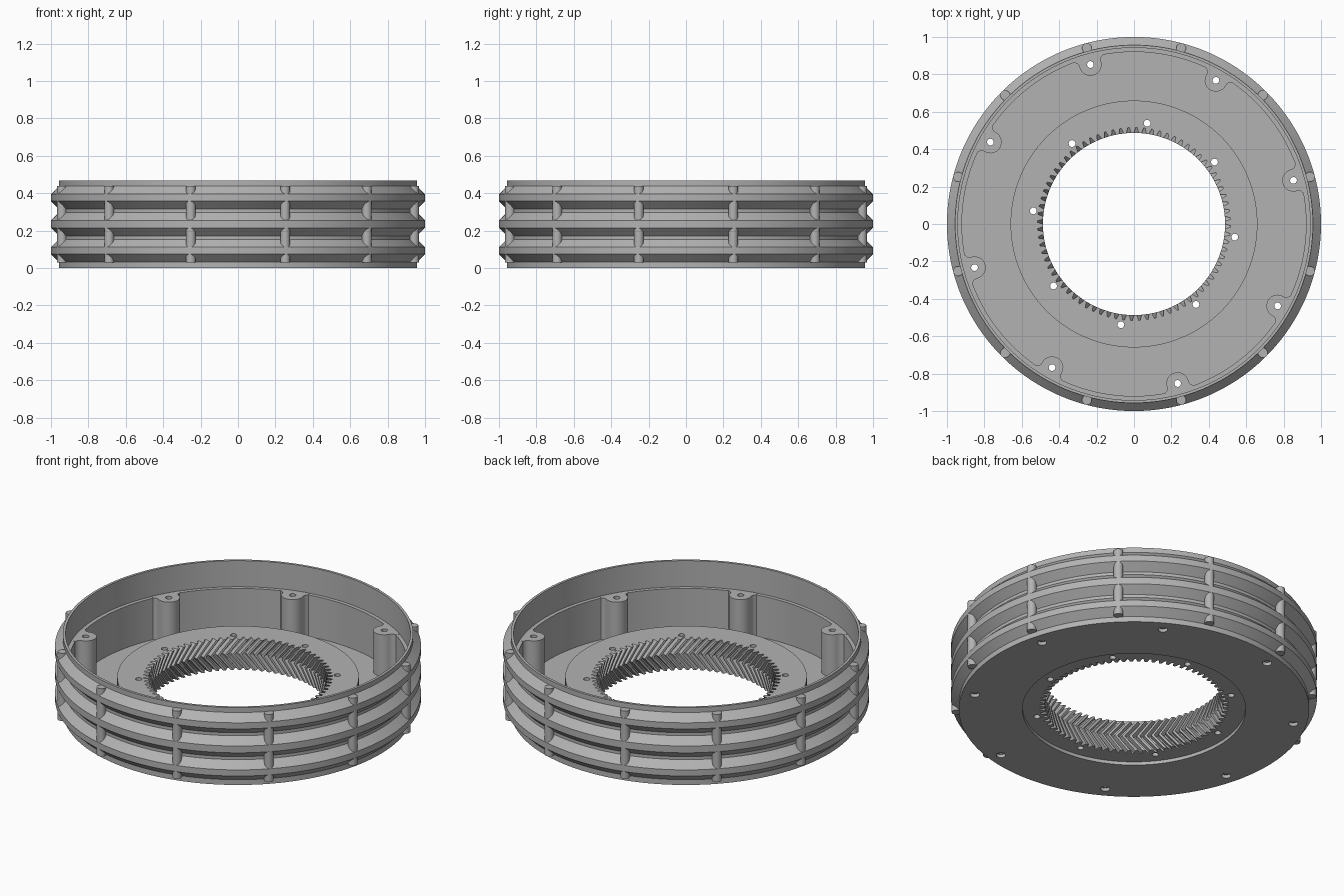
import bpy, bmesh, math
from mathutils import Matrix

if "Cube" in bpy.data.objects:
    bpy.data.objects.remove(bpy.data.objects["Cube"])

SEG = 192
grey = bpy.data.materials.new("plain grey")
grey.diffuse_color = (0.45, 0.45, 0.45, 1)
grey.use_nodes = True
grey.node_tree.nodes["Principled BSDF"].inputs["Base Color"].default_value = grey.diffuse_color


def new_object(name, bm):
    bmesh.ops.recalc_face_normals(bm, faces=bm.faces)
    me = bpy.data.meshes.new(name)
    bm.to_mesh(me)
    bm.free()
    me.materials.append(grey)
    ob = bpy.data.objects.new(name, me)
    bpy.context.collection.objects.link(ob)
    return ob


def select(ob):
    bpy.ops.object.select_all(action='DESELECT')
    ob.select_set(True)
    bpy.context.view_layer.objects.active = ob


def smooth(ob, angle=30):
    select(ob)
    bpy.ops.object.shade_smooth_by_angle(angle=math.radians(angle))


def skin(bm, rings):
    # closed torus-like skin over a list of closed vertex loops
    for a, b in zip(rings, rings[1:] + rings[:1]):
        n = len(a)
        for i in range(n):
            j = (i + 1) % n
            bm.faces.new((a[i], a[j], b[j], b[i]))


def add_cylinder(bm, r, z0, z1, radius, angle, seg=24):
    m = Matrix.Translation((radius * math.cos(angle), radius * math.sin(angle), (z0 + z1) / 2))
    bmesh.ops.create_cone(bm, cap_ends=True, segments=seg, radius1=r, radius2=r,
                          depth=z1 - z0, matrix=m)


def boolean(ob, other, op):
    mod = ob.modifiers.new(op, 'BOOLEAN')
    mod.object, mod.operation, mod.solver = other, op, 'EXACT'
    select(ob)
    bpy.ops.object.modifier_apply(modifier=mod.name)
    bpy.data.objects.remove(other)


# Drum body: grooved outside, stepped inside, raised hub and recessed underside
H, LOW, LEDGE, FLOOR, HUB, RECESS = 0.467, 0.957, 0.31, 0.06, 0.205, 0.02
profile = [(LOW, 0), (LOW, 0.032), (1, 0.074), (1, 0.111), (LOW, 0.153), (LOW, 0.171),
           (1, 0.214), (1, 0.255), (LOW, 0.297), (LOW, 0.315), (1, 0.358), (1, 0.395),
           (LOW, 0.437), (LOW, H), (0.942, H), (0.942, LEDGE), (0.92, LEDGE), (0.92, FLOOR),
           (0.66, FLOOR), (0.66, HUB), (0.52, HUB), (0.52, RECESS), (0.61, RECESS), (0.61, 0)]
bm = bmesh.new()
rings = []
for r, z in profile:
    rings.append([bm.verts.new((r * math.cos(math.tau * i / SEG), r * math.sin(math.tau * i / SEG), z))
                  for i in range(SEG)])
skin(bm, rings)
body = new_object("drum_body", bm)

# Screw bosses flaring into the inner wall
EIGHTH = math.tau / 8
boss_angles = [math.radians(15.3) + i * EIGHTH for i in range(8)]
hub_angles = [math.radians(37.6) + i * EIGHTH for i in range(8)]
outline = [(0.066, -0.08), (0.032, -0.08), (0.022, -0.066), (0.01, -0.06)]
outline += [(-0.06 * math.sin(math.pi * i / 16), -0.06 * math.cos(math.pi * i / 16)) for i in range(17)]
outline += [(u, -v) for u, v in reversed(outline[:4])]
bm = bmesh.new()
for a in boss_angles:
    c, s = math.cos(a), math.sin(a)
    low, top = [[bm.verts.new(((0.884 + u) * c - v * s, (0.884 + u) * s + v * c, z))
                 for u, v in outline] for z in (FLOOR - 0.02, LEDGE + 0.001)]
    n = len(outline)
    bm.faces.new(low[::-1])
    bm.faces.new(top)
    for i in range(n):
        j = (i + 1) % n
        bm.faces.new((low[i], low[j], top[j], top[i]))
boolean(body, new_object("screw_bosses", bm), 'UNION')

# Screw holes through bosses and hub, with counterbores underneath
bm = bmesh.new()
for a in boss_angles:
    add_cylinder(bm, 0.018, -0.1, 0.4, 0.884, a)
for a in hub_angles:
    add_cylinder(bm, 0.018, -0.1, 0.4, 0.543, a)
boolean(body, new_object("hole_cutter", bm), 'DIFFERENCE')
bm = bmesh.new()
for a in boss_angles:
    add_cylinder(bm, 0.026, -0.1, 0.02, 0.884, a)
boolean(body, new_object("counterbore_cutter", bm), 'DIFFERENCE')
smooth(body)

# Upright ribs bridging the outer grooves
bm = bmesh.new()
for i in range(12):
    add_cylinder(bm, 0.026, 0.03, 0.438, 0.974, math.radians(15 + 30 * i), 32)
smooth(new_object("tread_ribs", bm))

# Internal gear with herringbone teeth
TEETH, TWIST, STEPS = 76, 0.15, 10
tooth = [(0, 0.487), (0.36, 0.487), (0.58, 0.516), (0.78, 0.516)]
bm = bmesh.new()


def gear_ring(z, twist, outer=None):
    ring = []
    for t in range(TEETH):
        for f, r in tooth:
            a = (t + f) * math.tau / TEETH + twist
            r = outer or r
            ring.append(bm.verts.new((r * math.cos(a), r * math.sin(a), z)))
    return ring


rings = [gear_ring(RECESS, 0, 0.521)]
for k in range(STEPS + 1):
    f = k / STEPS
    rings.append(gear_ring(RECESS + (HUB - RECESS) * f, TWIST * (1 - abs(2 * f - 1))))
rings.append(gear_ring(HUB, 0, 0.521))
skin(bm, rings)
smooth(new_object("ring_gear", bm), 20)
